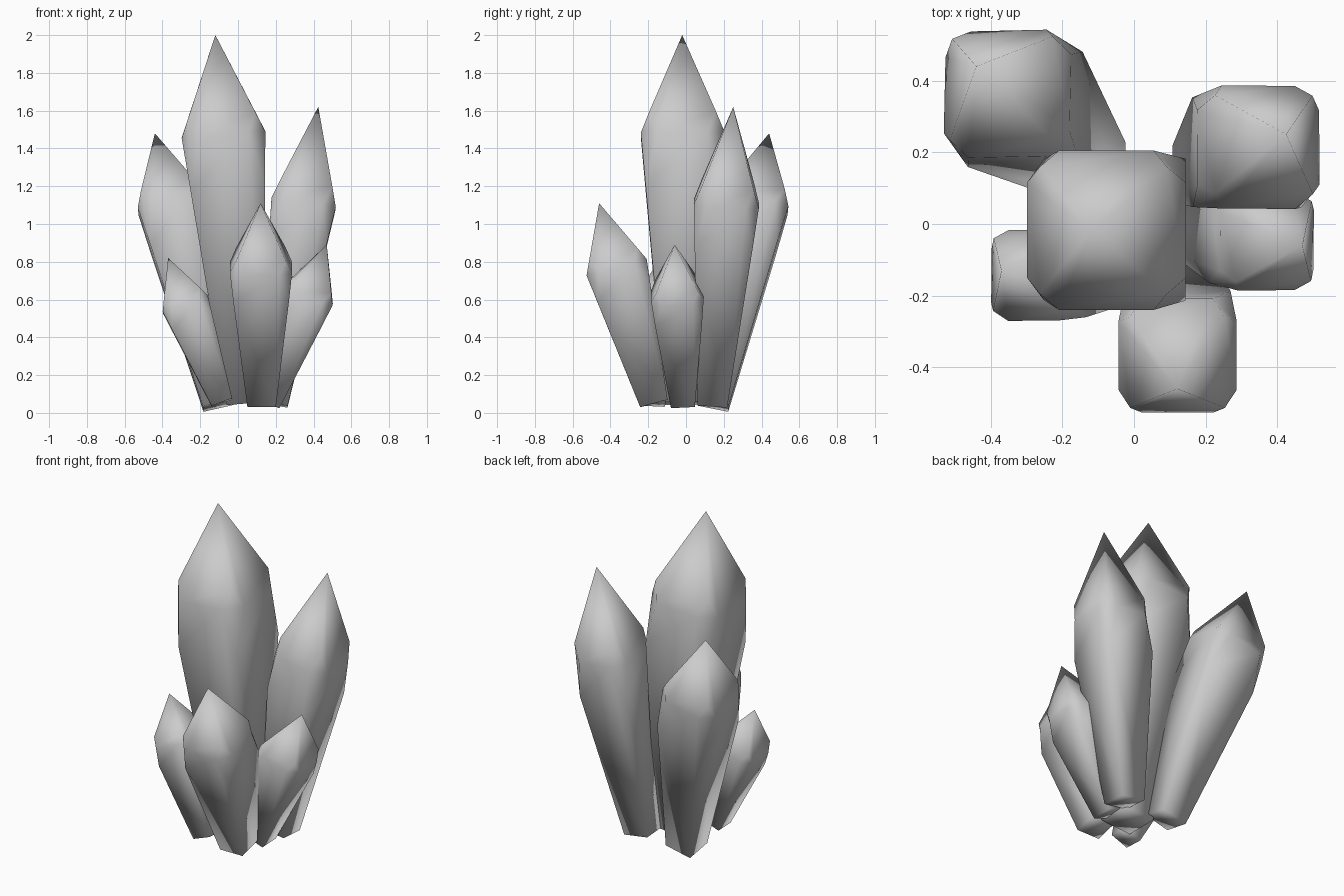
import bpy, bmesh
from mathutils import Vector

if "Cube" in bpy.data.objects:
    bpy.data.objects.remove(bpy.data.objects["Cube"])


def crystal(name, base, tip, shoulder_at, half):
    """Square tapered shaft widening to a shoulder, then a pointed tip."""
    base, tip = Vector(base), Vector(tip)
    axis = tip - base
    rot = Vector((0, 0, 1)).rotation_difference(axis)
    corners = [(-1, -1), (1, -1), (1, 1), (-1, 1)]

    bm = bmesh.new()

    def ring(t, h):
        return [bm.verts.new(base + axis * t + rot @ Vector((x * h, y * h, 0)))
                for x, y in corners]

    foot = ring(0, half * 0.455)
    shoulder = ring(shoulder_at, half)
    apex = bm.verts.new(tip)
    bm.faces.new(foot[::-1])
    for i in range(4):
        j = (i + 1) % 4
        bm.faces.new((foot[i], foot[j], shoulder[j], shoulder[i]))
        bm.faces.new((shoulder[i], shoulder[j], apex))

    # Diamond facets cut across the shoulder corners
    bmesh.ops.bevel(bm, geom=shoulder, offset=20, offset_type='PERCENT',
                    segments=1, profile=0.5, affect='VERTICES')
    bmesh.ops.recalc_face_normals(bm, faces=bm.faces)
    for f in bm.faces:
        f.smooth = True

    mesh = bpy.data.meshes.new(name)
    bm.to_mesh(mesh)
    bm.free()
    obj = bpy.data.objects.new(name, mesh)
    bpy.context.collection.objects.link(obj)
    return obj


# Tall central crystal
crystal("main_crystal", (0.04, -0.01, 0.05), (-0.12, -0.02, 2.0), 0.73, 0.222)
# Two medium crystals at the back
crystal("back_right_crystal", (0.185, 0.14, 0.045), (0.425, 0.25, 1.62), 0.675, 0.172)
crystal("back_left_crystal", (-0.105, 0.145, 0.04), (-0.44, 0.44, 1.48), 0.74, 0.18)
# Small crystals around the front
crystal("front_crystal", (0.125, -0.17, 0.05), (0.12, -0.46, 1.11), 0.68, 0.165)
crystal("right_crystal", (0.16, -0.017, 0.05), (0.47, -0.06, 0.89), 0.68, 0.139)
crystal("left_crystal", (-0.085, -0.17, 0.055), (-0.37, -0.13, 0.82), 0.68, 0.127)
